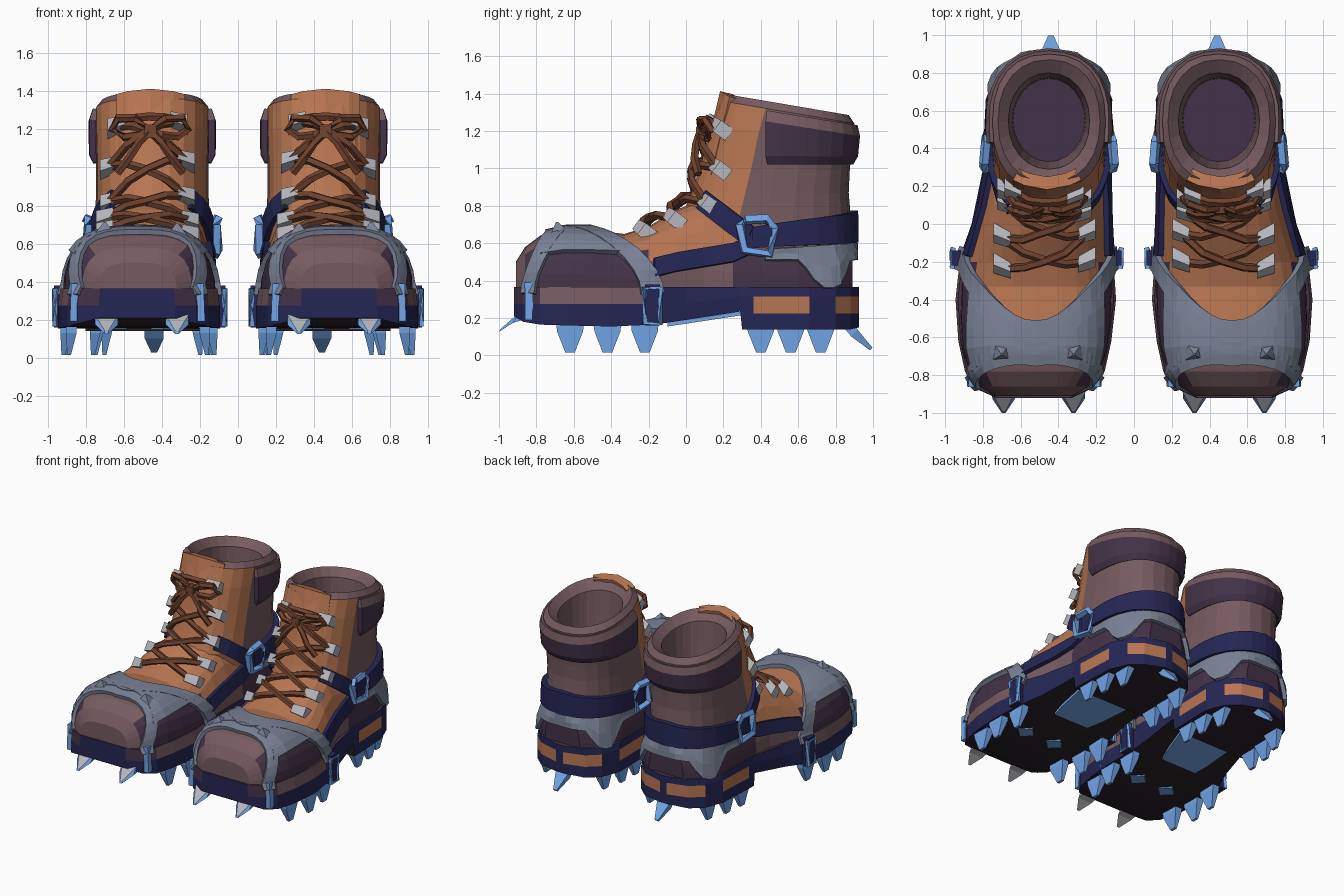
import bpy, bmesh, math
from mathutils import Vector as V
from mathutils.bvhtree import BVHTree

if "Cube" in bpy.data.objects:
    bpy.data.objects.remove(bpy.data.objects["Cube"])

COL = {"tan_leather": (184, 118, 82), "mauve_fabric": (118, 91, 96), "dark_purple": (68, 50, 72),
       "navy_rubber": (37, 38, 84), "slate_harness": (122, 130, 150), "blue_steel": (115, 166, 232),
       "light_grey_metal": (182, 183, 190), "brown_lace": (112, 66, 45), "black_sole": (42, 33, 40)}
TAN, MAUVE, PURPLE, NAVY, SLATE, BLUE, GREY, LACE, BLACK = range(9)
MATS = []
for n, c in COL.items():
    m = bpy.data.materials.new(n)
    m.diffuse_color = [((v / 255 + .055) / 1.055) ** 2.4 for v in c] + [1]
    m.use_nodes = True
    m.node_tree.nodes["Principled BSDF"].inputs["Base Color"].default_value = m.diffuse_color
    MATS.append(m)
solid = [[], []]          # vertices and faces of the boot body, for projecting parts on it
pi, sin, cos = math.pi, math.sin, math.cos


def build(name, verts, faces, rule, thick=0, body=False):
    """Mesh object of the right boot, mirrored to the left one. rule: material or f(centre, face no.)"""
    bm = bmesh.new()
    vs = [bm.verts.new(v) for v in verts]
    for i, f in enumerate(faces):
        fc = bm.faces.new([vs[k] for k in f])
        fc.material_index = rule(fc.calc_center_median(), i) if callable(rule) else rule
    bmesh.ops.recalc_face_normals(bm, faces=bm.faces)
    me = bpy.data.meshes.new(name)
    bm.to_mesh(me)
    bm.free()
    for m in MATS:
        me.materials.append(m)
    ob = bpy.data.objects.new(name, me)
    bpy.context.collection.objects.link(ob)
    if thick:
        s = ob.modifiers.new("thickness", 'SOLIDIFY')
        s.thickness, s.offset = thick, 0
    ob.modifiers.new("other_boot", 'MIRROR').use_mirror_merge = False
    if body:
        n0 = len(solid[0])
        solid[0].extend(V(v) for v in verts)
        solid[1].extend([k + n0 for k in f] for f in faces)
    return ob


def loft(name, rings, rule, closed=False, body=False):
    n, r = len(rings[0]), len(rings)
    faces = [[i * n + k, i * n + (k + 1) % n, (i + 1) % r * n + (k + 1) % n, (i + 1) % r * n + k]
             for i in range(r if closed else r - 1) for k in range(n)]
    if not closed:
        faces += [list(range(n)), list(range((r - 1) * n, r * n))]
    return build(name, [v for q in rings for v in q], faces, rule, body=body)


def ribbon(name, rows, mat, thick):
    n = len(rows[0])
    faces = [[i * n + k, i * n + k + 1, (i + 1) * n + k + 1, (i + 1) * n + k]
             for i in range(len(rows) - 1) for k in range(n - 1)]
    return build(name, [v for q in rows for v in q], faces, mat, thick)


def tube(name, path, r, mat, closed=False, sides=5):
    path = [V(p) for p in path]
    rings, n = [], len(path)
    for i, p in enumerate(path):
        a = path[(i - 1) % n] if closed or i else p
        b = path[(i + 1) % n] if closed or i < n - 1 else p
        d = (b - a).normalized()
        u = d.cross(V((.31, .2, .93))).normalized()
        w = d.cross(u)
        rings.append([p + r * (cos(t) * u + sin(t) * w) for t in [2 * pi * k / sides for k in range(sides)]])
    return loft(name, rings, mat, closed)


def taper(name, stations, wide, thin, mat):
    """Block through (point, width, thickness) stations."""
    wide, thin = V(wide), V(thin)
    return loft(name, [[V(p) + a * w * wide + b * t * thin for a, b in ((-.5, -.5), (.5, -.5), (.5, .5), (-.5, .5))]
                       for p, w, t in stations], mat)


def pw(v, e):
    return math.copysign(abs(v) ** e, v)


# foot upper: sections along y (y, centre x, half width, top z, squareness)
FOOT = [(-.91, .53, .21, .50, .6), (-.86, .53, .29, .58, .6), (-.78, .525, .35, .64, .62), (-.66, .525, .385, .67, .65),
        (-.51, .52, .40, .67, .7), (-.33, .515, .40, .65, .75), (-.2, .51, .39, .69, .8), (-.05, .49, .36, .78, .8),
        (.1, .47, .335, .84, .8), (.25, .46, .33, .8, .8), (.4, .455, .325, .74, .75), (.6, .45, .32, .7, .7),
        (.8, .45, .27, .65, .7), (.89, .45, .15, .6, .7)]


def foot_rule(c, i):
    if c.y < -.5:
        return MAUVE if c.y < -.68 and abs(c.x - .53) < .25 else PURPLE
    if c.y < .4 and c.z > .53 and (c.y > -.35 or c.z > .6):
        return TAN
    return MAUVE if -.2 < c.y < .25 else PURPLE


loft("foot_upper", [[(cx + hw * pw(cos(a), e), y, .3 + (zt - .3) * pw(sin(a), e))
                     for a in [pi * k / 14 for k in range(15)]] for y, cx, hw, zt, e in FOOT], foot_rule, body=True)

# shaft with rim and hollow inside: rings (z, tilt, front y, back y, half width, squareness)
SHAFT = [(.4, 0, .1, .87, .28, .85), (.6, 0, .03, .88, .305, .85), (.75, 0, -.02, .88, .3, .85),
         (.87, 0, .03, .87, .295, .85), (1.0, .05, .08, .875, .295, .85), (1.18, .1, .13, .89, .3, .85),
         (1.30, .17, .18, .9, .3, .85), (1.34, .17, .22, .87, .27, .9), (1.28, .17, .29, .8, .215, .95),
         (1.0, 0, .32, .775, .195, 1), (.88, 0, .33, .77, .19, 1)]
shaft = []
for z, k, yf, yb, hw, e in SHAFT:
    ring = []
    for a in [2 * pi * j / 24 for j in range(24)]:
        y = (yf + yb) / 2 + (yb - yf) / 2 * pw(sin(a), e)
        ring.append((.45 + hw * pw(cos(a), e), y, z + k * (.55 - y)))
    shaft.append(ring)
loft("shaft", shaft, lambda c, i: PURPLE if i == 241 else TAN if 13 <= i % 24 <= 22 and i < 144 else MAUVE, body=True)

# sole with raised arch and heel block: (y, centre x, half width, bottom z)
SOLE = [(-.92, .53, .2, .21), (-.87, .53, .31, .18), (-.78, .525, .37, .165), (-.62, .525, .405, .16),
        (-.4, .52, .425, .155), (-.17, .515, .405, .165), (0, .49, .37, .19), (.29, .46, .34, .235),
        (.3, .46, .34, .14), (.36, .46, .34, .14), (.66, .45, .335, .14), (.8, .45, .28, .14), (.88, .45, .19, .14),
        (.925, .45, .03, .15)]


def sole_rule(c, i):
    k = i % 8
    if i >= 104 or k == 7:
        return NAVY if i >= 104 else BLACK
    if k in (1, 5):
        return TAN if .35 < c.y < .67 or c.y > .79 else NAVY
    if k in (2, 4) and c.y < -.2:
        return PURPLE if c.y < -.8 else MAUVE
    return PURPLE if k == 3 else NAVY


loft("sole", [[(cx - hw, y, zb), (cx - hw, y, max(.225, zb + .005)), (cx - hw, y, .275 if y < .2 else .315),
               (cx - hw * .97, y, .365), (cx + hw * .97, y, .365), (cx + hw, y, .275 if y < .2 else .315),
               (cx + hw, y, max(.225, zb + .005)), (cx + hw, y, zb)] for y, cx, hw, zb in SOLE], sole_rule, body=True)

tree = BVHTree.FromPolygons(*solid)


def cast(src, dst, off):
    src, dst = V(src), V(dst)
    d = (dst - src).normalized()
    hit = tree.ray_cast(src, d)[0]
    return (hit or dst) - d * off


def side(s, y, z, off):
    return cast((.48 + s, y, z), (.48 + s * .08, y, z), off)


def around(phi, z, off, yc=.45):        # phi = 0 is the back of the boot
    return cast((.45 + sin(phi), yc + cos(phi), z), (.45, yc, z), off)


def over(y, a, off):                    # across the foot, a = 0..pi
    return cast((.52 + cos(a), y, .33 + sin(a)), (.52, y, .33), off)


# padded collar, mauve along its top edge
rows = []
for j in range(19):
    phi = (j / 9 - 1) * 1.95
    top = 1.30 + .17 * (.55 - around(phi, 1.15, 0, .55).y)
    rows.append([around(phi, z, o, .55) for z, o in ((1.03, .0), (1.07, .02), (top - .07, .02), (top - .015, .002))])
ribbon("collar", rows, lambda c, i: MAUVE if i % 3 == 2 else PURPLE, .035)

# tongue
ribbon("tongue", [[(.46 + x, .10 + .24 * max(0, z - .92) + .05 * (x / .17) ** 2, z - .03 * (x / .17) ** 2)
                   for x in (-.165, -.11, 0, .11, .165)] for z in (.85, 1.0, 1.15, 1.28, 1.36, 1.405)], TAN, .07)


# toe harness: front and rear bands arching over the foot, joined by a panel on top
def band(y0, dy, p, u):
    return y0 + dy * u ** p


for name, y0, dy, p, w0, dw, off in (("front", -.66, -.18, 2.5, .09, -.055, .012), ("rear", -.6, .42, 2, .09, -.03, .016)):
    rows = []
    for j in range(21):
        a = pi * j / 20
        u = abs(cos(a))
        rows.append([over(band(y0, dy, p, u) + (w0 + dw * u) * t, a, off) for t in (-1, -.33, .33, 1)])
    ribbon("toe_harness_" + name, rows, SLATE, .03)
rows = []
for j in range(15):
    a = pi * (.18 + .64 * j / 14)
    u = abs(cos(a))
    f, r = band(-.66, -.18, 2.5, u), band(-.6, .42, 2, u)
    rows.append([over(f + (r - f) * t, a, .014) for t in (0, .25, .5, .75, 1)])
ribbon("toe_harness_panel", rows, SLATE, .03)

# small studs on the toe harness
for x in (.32, .7):
    p = cast((x, -.67, 1.5), (x, -.67, .4), 0)
    taper("toe_stud", [(p, .1, .1), (p + V((0, -.02, .06)), .01, .01)], (1, 0, 0), (0, 1, 0), SLATE)

# heel harness with two legs, and ankle strap wrapped round the back
rows, strap = [], []
for j in range(33):
    phi = (j / 16 - 1) * 1.65
    u = abs(phi) / 1.65
    lo = .36 + .15 * min(1, max(0, abs(abs(phi) - .75) - .1) / .25)
    rows.append([around(phi, lo + (.6 - .03 * u - lo) * t, .015) for t in (0, .5, 1)])
    strap.append([around(phi, .69 - .06 * u + h, .02, .38) for h in (-.085 + .03 * u, 0, .085 - .03 * u)])
ribbon("heel_harness", rows, SLATE, .03)
ribbon("ankle_strap", strap, NAVY, .045)

for s in (1, -1):
    # instep strap, side strap and square buckle
    ribbon("instep_strap", [[side(s, .32 - .26 * t, .585 + .2 * t, .015), side(s, .36 - .25 * t, .69 + .19 * t, .015)]
                            for t in (0, .25, .5, .75, 1)], NAVY, .03)
    ribbon("side_strap", [[side(s, y, z + h, .015) for h in (-.05, .05)]
                          for y, z in ((-.17, .47), (-.05, .5), (.1, .525), (.25, .55), (.36, .6))], NAVY, .03)
    x = side(s, .38, .62, .035).x
    tube("buckle", [(x + s * .01 * k, .38 + a, .63 + b) for k, a, b in
                    ((0, -.09, .07), (1, -.07, -.07), (0, .07, -.09), (-1, .095, .05), (0, .05, .1), (1, -.06, .095))],
         .027, BLUE, True, 4)
    # crampon posts
    x = .515 + s * .425
    taper("rear_post", [((x, -.18, .16), .08, .05), ((x, -.18, .38), .08, .05)], (0, 1, 0), (1, 0, 0), NAVY)
    tube("post_frame", [(x + s * .02, -.18 + a, b) for a, b in ((-.04, .17), (.04, .17), (.045, .36), (-.045, .36))],
         .018, BLUE, True, 4)
    x = .528 + s * .335
    taper("front_post", [((x, -.84, .19), .04, .04), ((x - s * .01, -.84, .39), .045, .045)], (0, 1, 0), (1, 0, 0), BLUE)
    # down-pointing spikes
    for y, cx, w in ((-.62, .525, .35), (-.42, .52, .385), (-.22, .515, .37), (.4, .46, .29), (.56, .455, .28),
                     (.72, .45, .24)):
        x = cx + s * w
        taper("spike", [((x, y, .2), .15, .06), ((x, y, .13), .14, .055), ((x + s * .012, y, .015), .05, .02)],
              (0, 1, 0), (1, 0, 0), BLUE)
    # forward-pointing toe spikes, grey flats and blue edges
    x = .505 + s * .185
    taper("toe_spike", [((x, -.82, .23), .13, .07), ((x, -.91, .2), .12, .06), ((x, -.995, .135), .02, .02)],
          (1, 0, 0), (0, .5, .85), lambda c, i: BLUE if i % 2 else GREY)
    # crampon rivets under the sole
    rx = .52 + s * .13
    taper("sole_rivet", [((rx, -.42, .175), .12, .12), ((rx, -.42, .148), .1, .1)], (.7, .7, 0), (.7, -.7, 0), BLUE)

# heel spike and arch plate
taper("heel_spike", [((.44, .84, .2), .1, .06), ((.44, .9, .12), .1, .05), ((.44, .99, .035), .03, .02)],
      (1, 0, 0), (0, .7, .7), BLUE)
taper("arch_plate", [((.5, -.1, .165), .3, .02), ((.49, 0, .18), .36, .02), ((.46, .295, .225), .46, .02)],
      (1, 0, 0), (0, 0, 1), BLUE)

# lace hooks and crossing laces
HOOKS = [(-.27, .70, .22), (-.09, .75, .22), (.05, .86, .2), (.16, 1.01, .2), (.2, 1.2, .16)]
D = V((0, .8, -.6))


def front(x, y, z, off):
    p = V((x, y, z))
    return cast(p - D * .6, p + D * .02, off)


pos = [[front(.475 + s * w, y, z, .025) for y, z, w in HOOKS] for s in (-1, 1)]
for s, col in zip((-1, 1), pos):
    for p in col:
        taper("lace_hook", [(p + V((s * .05, .03, -.02)), .075, .08), (p + V((-s * .04, -.01, .01)), .06, .06)],
              (0, .6, .8), D, GREY)
for i in range(5):
    for a, b in ((0, 1), (1, 0)):
        j = min(i + 1, 4)
        p, q = pos[a][i], pos[b][j]
        if i == 4 and a:
            continue
        mids = [front(*(p.lerp(q, t)), .035 + .012 * a) for t in (.25, .5, .75)]
        tube("lace", [p] + mids + [q], .023, LACE)

# bow: knot, two loops and two tails
K = V((.46, .085, 1.19))
taper("bow_knot", [(K + V((0, 0, -.035)), .07, .07), (K + V((0, 0, .035)), .06, .06)], (1, 0, 0), (0, 1, 0), LACE)
for s in (-1, 1):
    tube("bow_loop", [K + V((s * a, b, c)) for a, b, c in ((0, 0, .01), (.08, -.01, .07), (.17, .02, .07), (.2, .05, .01),
                                                         (.14, .03, -.03), (.06, 0, -.02))], .022, LACE, True)
    tube("bow_tail", [K + V((s * a, b, c)) for a, b, c in ((0, -.01, 0), (.06, -.03, -.06), (.11, -.04, -.14),
                                                         (.17, -.02, -.22))], .022, LACE)
